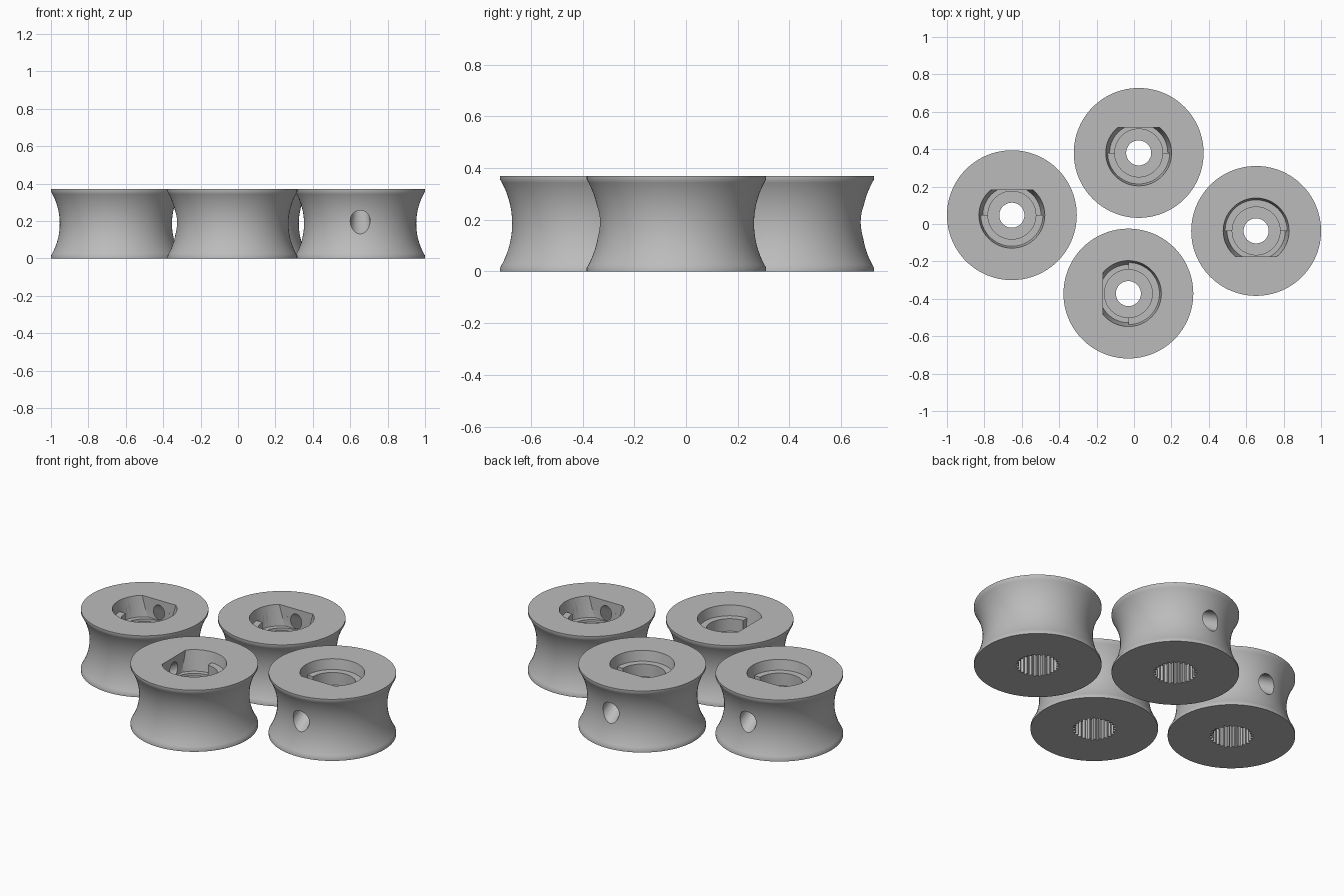
import bpy, bmesh, math
from mathutils import Matrix, Vector

if "Cube" in bpy.data.objects:
    bpy.data.objects.remove(bpy.data.objects["Cube"])

H = 0.37
grey = bpy.data.materials.new("light_grey")
grey.diffuse_color = (0.5, 0.5, 0.5, 1)
grey.use_nodes = True
grey.node_tree.nodes["Principled BSDF"].inputs["Base Color"].default_value = grey.diffuse_color


def to_object(bm, name):
    bmesh.ops.recalc_face_normals(bm, faces=bm.faces)
    me = bpy.data.meshes.new(name)
    bm.to_mesh(me)
    bm.free()
    ob = bpy.data.objects.new(name, me)
    bpy.context.collection.objects.link(ob)
    return ob


def lathe(name, profile, seg=96):
    """Closed solid from (radius, z) points, bottom to top."""
    bm = bmesh.new()
    rings = [[bm.verts.new((r * math.cos(2 * math.pi * i / seg),
                            r * math.sin(2 * math.pi * i / seg), z))
              for i in range(seg)] for r, z in profile]
    for a, b in zip(rings, rings[1:]):
        for i in range(seg):
            j = (i + 1) % seg
            bm.faces.new((a[i], a[j], b[j], b[i]))
    bm.faces.new(rings[0][::-1])
    bm.faces.new(rings[-1])
    return to_object(bm, name)


def trim(ob, co, normal):
    """Cut away the part of a solid in front of a plane and cap it."""
    bm = bmesh.new()
    bm.from_mesh(ob.data)
    bmesh.ops.bisect_plane(bm, geom=bm.verts[:] + bm.edges[:] + bm.faces[:],
                           plane_co=co, plane_no=normal, clear_outer=True)
    bmesh.ops.holes_fill(bm, edges=[e for e in bm.edges if e.is_boundary], sides=0)
    bmesh.ops.recalc_face_normals(bm, faces=bm.faces)
    bm.to_mesh(ob.data)
    bm.free()


def taper(z):
    return 0.176 - (H - z) * 0.17


# Waisted outer body with thin straight lips
lip, rim, waist = 0.014, 0.347, 0.30
half, sag = H / 2 - lip, rim - waist
R = (half * half + sag * sag) / (2 * sag)
ang = math.asin(half / R)
profile = [(rim, 0)]
for k in range(25):
    a = -ang + 2 * ang * k / 24
    profile.append((waist + R - R * math.cos(a), H / 2 + R * math.sin(a)))
profile.append((rim, H))
body = lathe("pulley", profile, 128)

# Tapered top pocket with one flat wall
pocket = lathe("pocket_cutter", [(taper(0.31), 0.31), (taper(0.42), 0.42)])
trim(pocket, (0, 0.136, 0), (0, 1, 0))
# Deeper half of the pocket beside the flat wall
deep = lathe("deep_cutter", [(taper(0.25), 0.25), (taper(0.41), 0.41)])
trim(deep, (0, 0.1359, 0), (0, 1, 0))
trim(deep, (0, 0, 0), (0, -1, 0))
# Screw head seat and through bore
seat = lathe("seat_cutter", [(0.128, 0.235), (0.128, 0.36)], 64)
bore = lathe("bore_cutter", [(0.067, -0.1), (0.067, 0.3)], 48)

# Toothed socket in the underside
bm = bmesh.new()
teeth = 25
loop = []
for i in range(teeth * 4):
    r = 0.119 if i % 4 < 2 else 0.106
    a = 2 * math.pi * i / (teeth * 4)
    loop.append(bm.verts.new((r * math.cos(a), r * math.sin(a), -0.05)))
base = bm.faces.new(loop)
ext = bmesh.ops.extrude_face_region(bm, geom=[base])
bmesh.ops.translate(bm, vec=(0, 0, 0.21),
                    verts=[v for v in ext["geom"] if isinstance(v, bmesh.types.BMVert)])
socket = to_object(bm, "socket_cutter")

# Sloping cord hole from the waist up into the flat wall
inner, outer = Vector((0, 0.136, 0.30)), Vector((0, 0.305, 0.197))
d = outer - inner
start, end = inner - d * 0.25, outer + d * 0.4
r0, slope = 0.037, 0.017
cord = lathe("cord_hole_cutter", [(r0 - slope * 0.25, 0),
                                  (r0 + slope * 1.4, (end - start).length)], 48)
cord.data.transform(Matrix.Translation(start) @ d.to_track_quat('Z', 'Y').to_matrix().to_4x4())

# Cut the body and keep the finished mesh
cutters = [pocket, deep, seat, socket, bore, cord]
for c in cutters:
    m = body.modifiers.new(c.name, 'BOOLEAN')
    m.operation, m.solver, m.object = 'DIFFERENCE', 'EXACT', c
dg = bpy.context.evaluated_depsgraph_get()
mesh = bpy.data.meshes.new_from_object(body.evaluated_get(dg))
for ob in cutters + [body]:
    bpy.data.objects.remove(ob)
mesh.name = "pulley"
mesh.materials.clear()
mesh.materials.append(grey)

# Four pulleys, each turned so its flat wall faces its own way
layout = [("left", -0.653, 0.047, 0), ("back", 0.025, 0.38, 0),
          ("right", 0.653, -0.037, 180), ("front", -0.03, -0.372, 90)]
for side, x, y, turn in layout:
    ob = bpy.data.objects.new(side + "_pulley", mesh.copy())
    bpy.context.collection.objects.link(ob)
    ob.location = (x, y, 0)
    ob.rotation_euler.z = math.radians(turn)
    bpy.ops.object.select_all(action='DESELECT')
    ob.select_set(True)
    bpy.context.view_layer.objects.active = ob
    bpy.ops.object.shade_smooth_by_angle(angle=math.radians(30))
